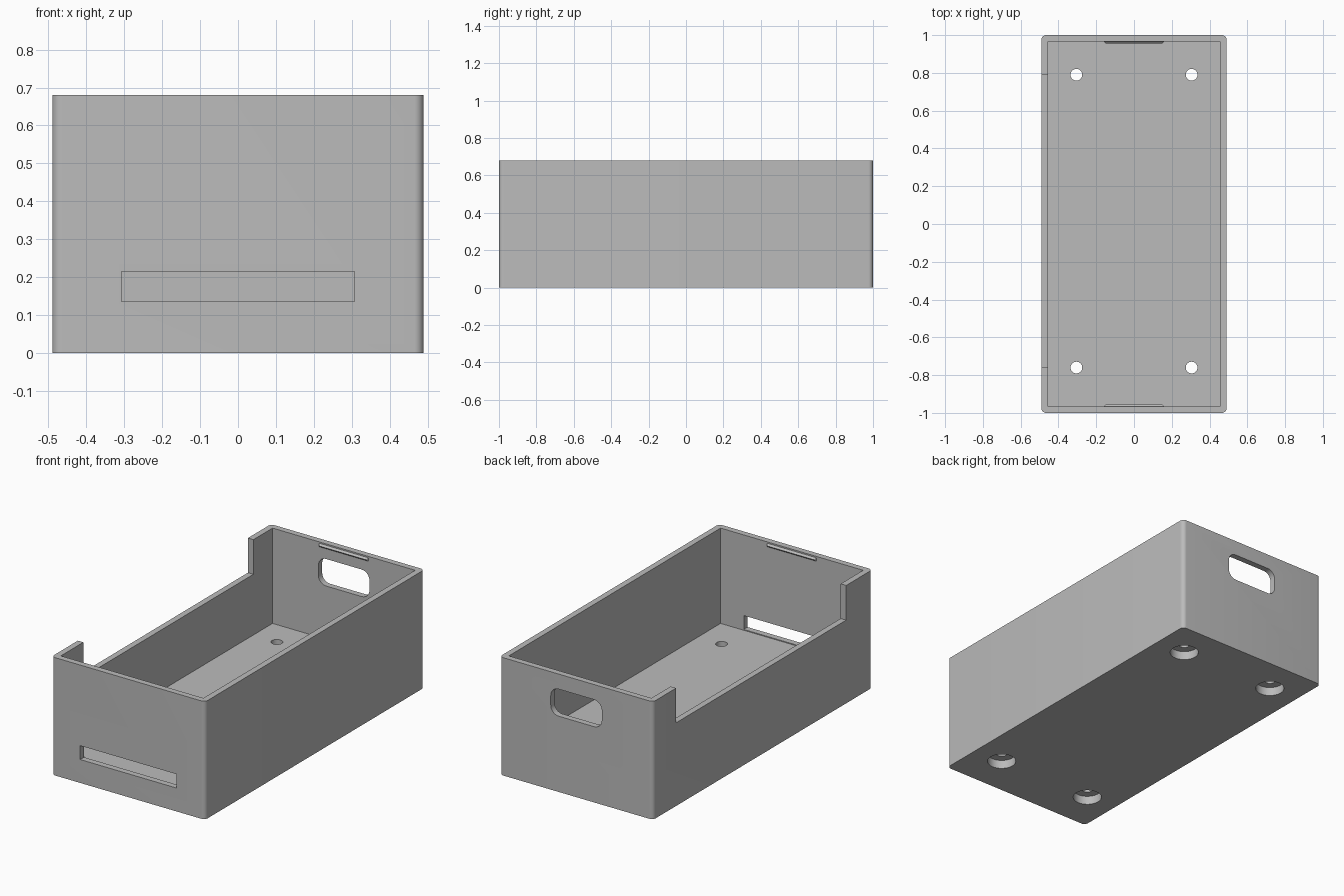
import bpy
import bmesh
import math

default = bpy.data.objects.get("Cube")
if default:
    bpy.data.objects.remove(default, do_unlink=True)

# Single plastic colour
grey = bpy.data.materials.new("grey plastic")
grey.use_nodes = True
colour = (0.5, 0.5, 0.5, 1)
grey.diffuse_color = colour
grey.node_tree.nodes["Principled BSDF"].inputs["Base Color"].default_value = colour

WIDTH, LENGTH, HEIGHT = 0.98, 2.0, 0.68
WALL, FLOOR = 0.035, 0.13
INNER_Y = LENGTH / 2 - WALL


def add_object(name, bm):
    bmesh.ops.recalc_face_normals(bm, faces=bm.faces)
    mesh = bpy.data.meshes.new(name)
    bm.to_mesh(mesh)
    bm.free()
    mesh.materials.append(grey)
    obj = bpy.data.objects.new(name, mesh)
    bpy.context.collection.objects.link(obj)
    return obj


def block(name, low, high, round_axis=None, radius=0.0, segments=8):
    """Box between two corners, with the edges along one axis rounded."""
    bm = bmesh.new()
    bmesh.ops.create_cube(bm, size=1)
    for v in bm.verts:
        v.co = [(a + b) / 2 + c * (b - a) for a, b, c in zip(low, high, v.co)]
    if round_axis is not None:
        edges = [e for e in bm.edges
                 if abs((e.verts[0].co - e.verts[1].co).normalized()[round_axis]) > 0.9]
        bmesh.ops.bevel(bm, geom=edges, offset=radius, segments=segments,
                        profile=0.5, affect='EDGES')
    return add_object(name, bm)


def cylinder(name, x, y, low, high, radius):
    bm = bmesh.new()
    bmesh.ops.create_cone(bm, cap_ends=True, segments=40, radius1=radius,
                          radius2=radius, depth=high - low)
    bmesh.ops.translate(bm, verts=bm.verts, vec=(x, y, (low + high) / 2))
    return add_object(name, bm)


def cut(target, cutter):
    cutter.hide_render = True
    mod = target.modifiers.new("cut", 'BOOLEAN')
    mod.operation = 'DIFFERENCE'
    mod.solver = 'EXACT'
    mod.object = cutter
    bpy.context.view_layer.objects.active = target
    bpy.ops.object.modifier_apply(modifier=mod.name)
    bpy.data.objects.remove(cutter, do_unlink=True)


# Outer shell with rounded upright corners
hx, hy = WIDTH / 2, LENGTH / 2
tray = block("tray_box", (-hx, -hy, 0), (hx, hy, HEIGHT), 2, 0.025)

# Open interior
cut(tray, block("cavity", (-hx + WALL, -INNER_Y, FLOOR), (hx - WALL, INNER_Y, 1)))

# Lowered stretch of one side wall
cut(tray, block("side_notch", (-0.6, -0.76, 0.48), (-0.4, 0.79, 1)))

# Slot in the front, just above the floor
cut(tray, block("front_slot", (-0.307, -1.1, 0.135), (0.307, -0.9, 0.215)))

# Rounded hand hole in the back
cut(tray, block("hand_hole", (-0.163, 0.9, 0.437), (0.163, 1.1, 0.593), 1, 0.05))

# Floor holes with wide recesses underneath
for x in (-0.305, 0.305):
    for y in (-0.76, 0.79):
        cut(tray, cylinder("screw_hole", x, y, -0.1, 0.3, 0.031))
        cut(tray, cylinder("foot_recess", x, y, -0.1, 0.05, 0.077))

bpy.ops.object.select_all(action='DESELECT')
tray.select_set(True)
bpy.context.view_layer.objects.active = tray
bpy.ops.object.shade_smooth_by_angle(angle=math.radians(30))


# Small snap ridges inside the rim at both ends
def snap_ridge(name, side):
    bm = bmesh.new()
    ends = []
    for s in (-1, 1):
        profile = ((0.16, 0.002, 0.65), (0.15, -0.01, 0.662), (0.16, 0.002, 0.674))
        ends.append([bm.verts.new((s * x, side * (INNER_Y + y), z)) for x, y, z in profile])
    bm.faces.new(ends[0])
    bm.faces.new(ends[1])
    for i in range(3):
        j = (i + 1) % 3
        bm.faces.new((ends[0][i], ends[0][j], ends[1][j], ends[1][i]))
    return add_object(name, bm)


snap_ridge("front_snap_ridge", -1)
snap_ridge("back_snap_ridge", 1)
